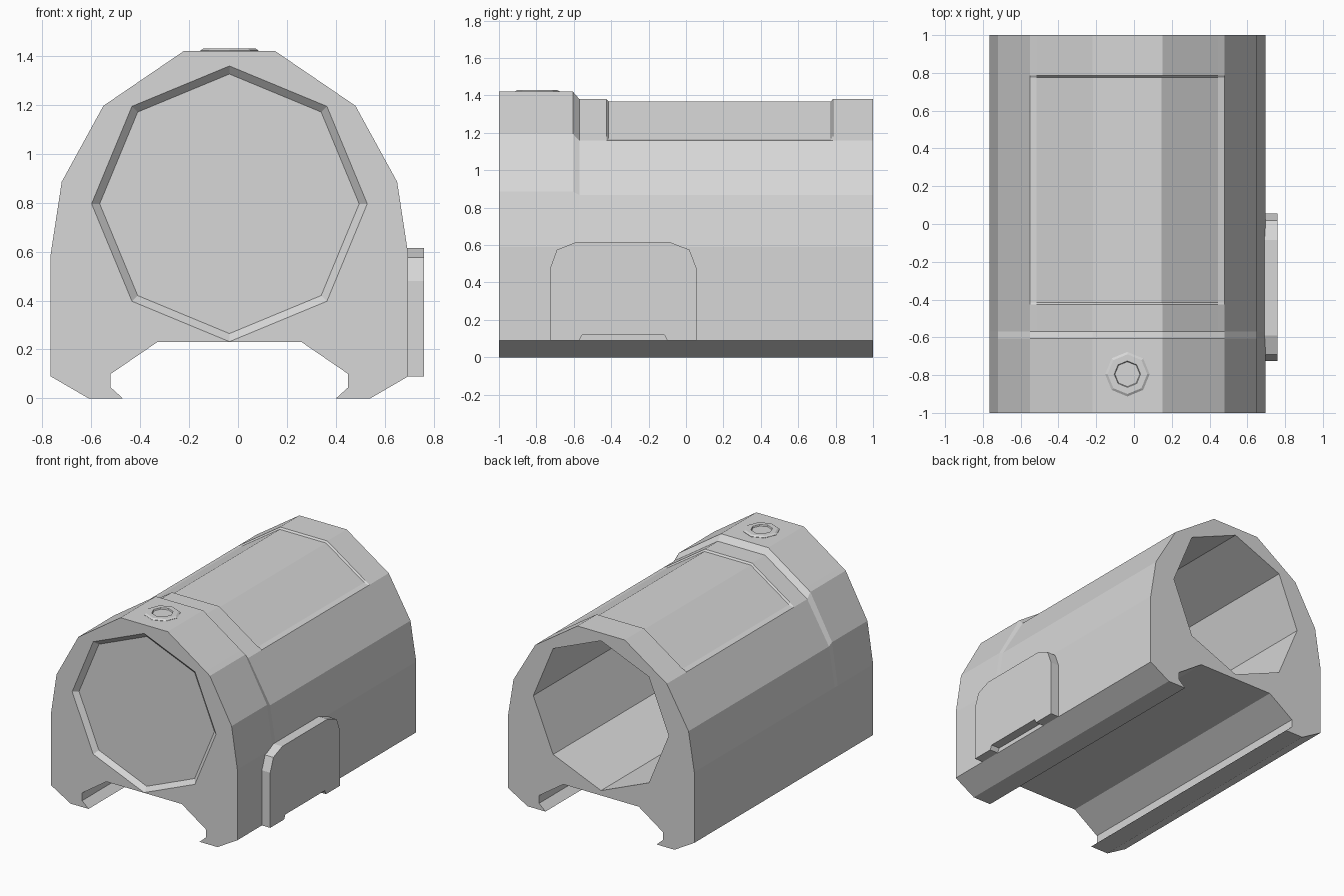
import bpy, bmesh, math

cube = bpy.data.objects.get("Cube")
if cube:
    bpy.data.objects.remove(cube, do_unlink=True)

CX = -0.035      # symmetry line of the body
BORE_Z = 0.795   # height of the bore axis

grey = bpy.data.materials.new("matte_grey")
grey.use_nodes = True
grey.diffuse_color = (0.68, 0.68, 0.68, 1)
grey.node_tree.nodes["Principled BSDF"].inputs["Base Color"].default_value = (0.68, 0.68, 0.68, 1)


def loft(name, rings):
    """Skin a row of equal-length point rings and cap both ends."""
    bm = bmesh.new()
    loops = [[bm.verts.new(p) for p in ring] for ring in rings]
    for a, b in zip(loops, loops[1:]):
        for i in range(len(a)):
            j = (i + 1) % len(a)
            bm.faces.new((a[i], a[j], b[j], b[i]))
    bm.faces.new(loops[0])
    bm.faces.new(loops[-1])
    bmesh.ops.recalc_face_normals(bm, faces=bm.faces)
    mesh = bpy.data.meshes.new(name)
    bm.to_mesh(mesh)
    bm.free()
    mesh.materials.append(grey)
    obj = bpy.data.objects.new(name, mesh)
    bpy.context.scene.collection.objects.link(obj)
    return obj


def octagon(radius):
    return [(radius * math.sin(k * math.pi / 4), radius * math.cos(k * math.pi / 4))
            for k in range(8)]


def bore_ring(radius, y):
    return [(CX + u, y, BORE_Z + v) for u, v in octagon(radius)]


def section(y, top, strip, shoulder, hip, top_half=0.185):
    """Mirrored body cross-section with adjustable upper corners."""
    half = [(top_half, top), (0.48, strip), (0.515, shoulder), (0.685, hip),
            (0.73, 0.59), (0.73, 0.09), (0.575, 0), (0.435, 0),
            (0.485, 0.045), (0.485, 0.10), (0.295, 0.23)]
    right = [(CX + x, y, z) for x, z in half]
    left = [(CX - x, y, z) for x, z in reversed(half)]
    return right + left


# Body: raised front collar, lower rear, shallow panel sunk in the top
collar = (1.42, 1.219, 1.195, 0.885)
rear = (1.38, 1.181, 1.158, 0.868)
panel = (1.368, 1.168, 1.158, 0.868, 0.181)
body = loft("body", [section(y, *shape) for y, shape in (
    (-1, collar), (-0.605, collar), (-0.57, rear), (-0.425, rear),
    (-0.415, panel), (0.775, panel), (0.785, rear), (1, rear))])

# Bore with a flared front rim
cutter = loft("bore_cutter", [bore_ring(0.574, -1.01), bore_ring(0.53, -0.97),
                              bore_ring(0.53, 1.1)])
cutter.hide_render = True
cut = body.modifiers.new("bore", "BOOLEAN")
cut.operation = "DIFFERENCE"
cut.solver = "EXACT"
cut.object = cutter
bpy.context.view_layer.objects.active = body
bpy.ops.object.modifier_apply(modifier=cut.name)
bpy.data.objects.remove(cutter, do_unlink=True)

# Lens just behind the front rim
loft("front_lens", [bore_ring(0.531, -0.97), bore_ring(0.531, -0.955)])

# Side plate with clipped upper corners and a notch underneath
outline = [(-0.725, 0.09), (-0.725, 0.48), (-0.69, 0.575), (-0.59, 0.615),
           (-0.085, 0.615), (0.018, 0.575), (0.055, 0.48), (0.055, 0.09),
           (-0.10, 0.09), (-0.115, 0.12), (-0.555, 0.12), (-0.57, 0.09)]
loft("side_plate", [[(x, y, z) for y, z in outline] for x in (0.68, 0.76)])

# Top button: raised ring with a sunken centre
loft("top_button", [[(CX + u, -0.795 + v, z) for u, v in octagon(r)] for r, z in (
    (0.118, 1.415), (0.118, 1.422), (0.105, 1.43), (0.07, 1.43), (0.066, 1.421))])
